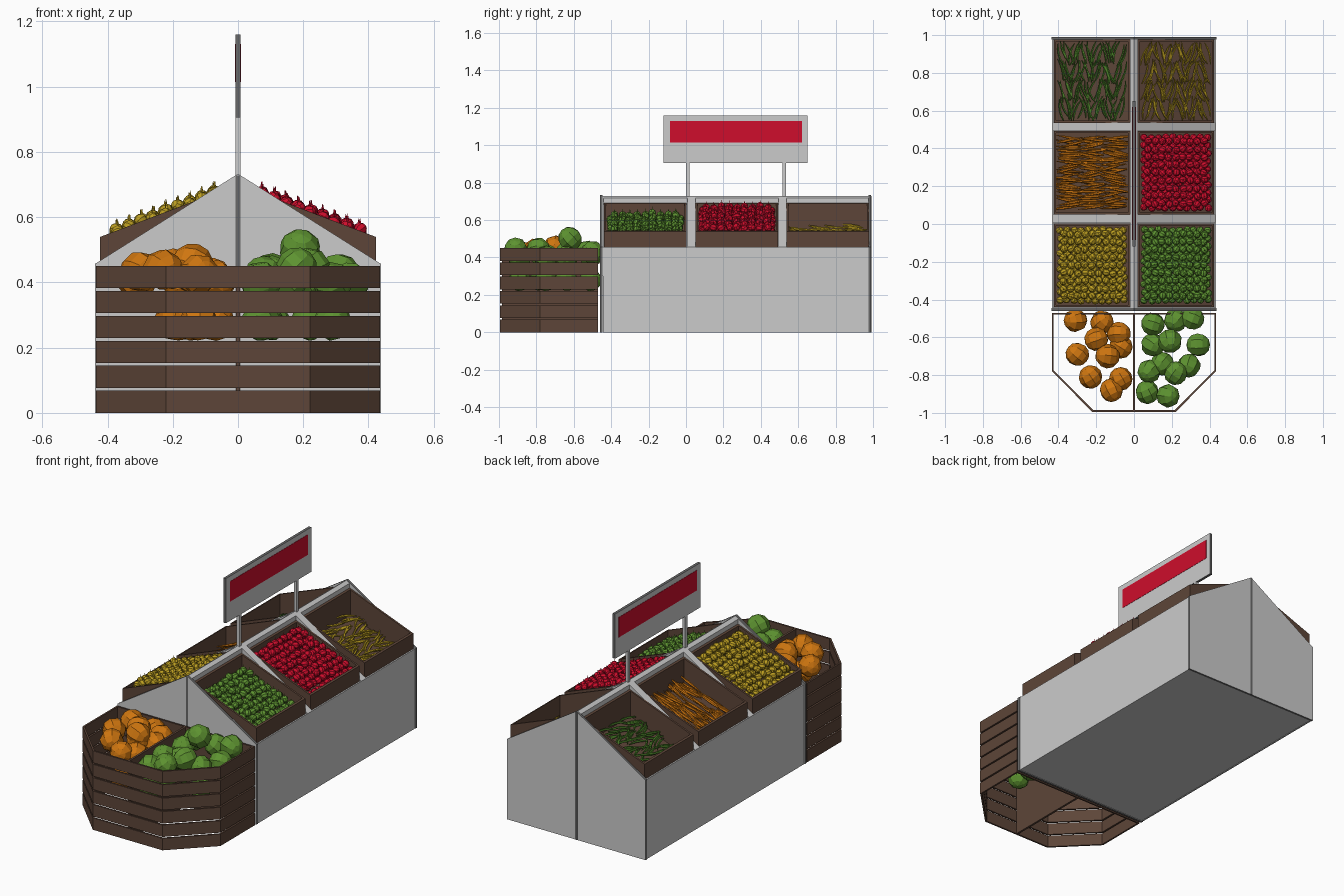
import bpy, bmesh, math, random
from mathutils import Matrix, Vector, Euler

random.seed(4)
if "Cube" in bpy.data.objects:
    bpy.data.objects.remove(bpy.data.objects["Cube"], do_unlink=True)


def material(name, rgb):
    m = bpy.data.materials.new(name)
    m.use_nodes = True
    m.diffuse_color = (*rgb, 1)
    bsdf = next(n for n in m.node_tree.nodes if n.type == 'BSDF_PRINCIPLED')
    bsdf.inputs["Base Color"].default_value = (*rgb, 1)
    return m


GREY = material("light grey", (.6, .6, .6))
DARK = material("dark grey", (.14, .14, .14))
WOOD = material("brown wood", (.11, .06, .04))
RED = material("red", (.62, .004, .025))
ORANGE = material("orange", (.62, .18, .005))
GREEN = material("leaf green", (.11, .29, .03))
BEAN = material("bean green", (.065, .2, .02))
YELLOW = material("yellow", (.5, .34, .015))


def finish(name, bm, *mats, rule=None):
    bmesh.ops.recalc_face_normals(bm, faces=bm.faces[:])
    bm.normal_update()
    if rule:
        for f in bm.faces:
            f.material_index = rule(f)
    me = bpy.data.meshes.new(name)
    bm.to_mesh(me)
    bm.free()
    for m in mats:
        me.materials.append(m)
    ob = bpy.data.objects.new(name, me)
    bpy.context.collection.objects.link(ob)
    return ob


def box(bm, x0, x1, y0, y1, z0, z1):
    mid = Vector((x0 + x1, y0 + y1, z0 + z1)) / 2
    mat = Matrix.Translation(mid) @ Matrix.Diagonal((x1 - x0, y1 - y0, z1 - z0, 1))
    return bmesh.ops.create_cube(bm, size=1, matrix=mat)["verts"]


def gable(bm, half, eave, peak, base, y0, y1):
    """Five-sided house outline, extruded along y."""
    pts = [(-half, base), (half, base), (half, eave), (0, peak), (-half, eave)]
    a, b = ([bm.verts.new((x, y, z)) for x, z in pts] for y in (y0, y1))
    bm.faces.new(a)
    bm.faces.new(b)
    for i in range(5):
        j = (i + 1) % 5
        bm.faces.new((a[i], a[j], b[j], b[i]))


# Stand: side walls, floor, ridge and the strips between crates
bm = bmesh.new()
for s in (-1, 1):
    box(bm, *sorted((s * .427, s * .435)), -.445, .977, 0, .455)
box(bm, -.427, .427, -.445, .977, .002, .012)
gable(bm, .02, .717, .73, .45, -.445, .977)
for y0, y1 in ((-.446, -.442), (.008, .05), (.494, .538)):
    gable(bm, .434, .455, .73, .3, y0, y1)
finish("stand_body", bm, GREY)

# End panels with dark edges and a centre seam
for name, y0, y1, ys in (("front_panel", -.46, -.446, -.461), ("back_panel", .977, .99, .991)):
    bm = bmesh.new()
    gable(bm, .438, .457, .733, 0, y0, y1)
    finish(name, bm, GREY, DARK, rule=lambda f: int(abs(f.normal.y) < .5))
    bm = bmesh.new()
    box(bm, -.007, .007, *sorted((ys, (y0 + y1) / 2)), 0, .728)
    finish(name + "_seam", bm, DARK)

# Sign on two posts
bm = bmesh.new()
box(bm, -.008, .008, -.12, .65, .905, 1.16)
finish("sign_board", bm, GREY, DARK, rule=lambda f: int(abs(f.normal.x) < .5))
bm = bmesh.new()
box(bm, -.0095, .0095, -.085, .62, 1.015, 1.13)
finish("sign_stripe", bm, RED)
bm = bmesh.new()
for y in (.01, .525):
    box(bm, -.008, .008, y - .01, y + .01, .71, .906)
finish("sign_posts", bm, GREY)

# Slatted front bin with a solid divider
outline = [(-.435, -.47), (-.435, -.78), (-.22, -.995), (.22, -.995), (.435, -.78), (.435, -.47)]
bm = bmesh.new()
for i, p in enumerate(outline):
    p, q = Vector(p), Vector(outline[(i + 1) % 6])
    d = q - p
    turn = Matrix.Translation((*p, 0)) @ Matrix.Rotation(math.atan2(d.y, d.x), 4, 'Z')
    for row in range(6):
        slat = box(bm, 0, d.length, 0, .01, row * .0765, row * .0765 + .068)
        bmesh.ops.transform(bm, matrix=turn, verts=slat)
finish("bin_slats", bm, WOOD)
bm = bmesh.new()
box(bm, -.006, .006, -.985, -.47, 0, .45)
finish("bin_divider", bm, WOOD)


def ball(bm, loc, r, seg=8, rings=6):
    rot = Euler([random.uniform(0, 6) for _ in range(3)]).to_matrix().to_4x4()
    bmesh.ops.create_uvsphere(bm, u_segments=seg, v_segments=rings, radius=r,
                              matrix=Matrix.Translation(loc) @ rot)


# Large produce heaped in the bin
pumpkins = [(-.31, -.51), (-.17, -.52), (-.08, -.58), (-.2, -.61), (-.3, -.69),
            (-.14, -.7), (-.23, -.81), (-.12, -.88), (-.07, -.82), (-.07, -.65)]
melons = [(.1, -.53), (.22, -.51), (.31, -.5), (.1, -.64), (.34, -.64), (.08, -.78),
          (.15, -.74), (.29, -.75), (.22, -.79), (.07, -.89), (.18, -.91)]
for name, spots, mat, top in (("pumpkins", pumpkins, ORANGE, (-.14, -.7, .455)),
                              ("melons", melons, GREEN, (.19, -.62, .5))):
    bm = bmesh.new()
    for i, (x, y) in enumerate(spots):
        ball(bm, (x, y, random.uniform(.4, .445)), .063)
        if i % 2:
            ball(bm, (x, y, .28), .06)
    ball(bm, top, .065)
    finish(name, bm, mat)


# Tilted crates: level boxes sheared to follow the slope
def rim(x):
    return .70 - .38 * abs(x)


def crate(name, s, yc):
    bm = bmesh.new()
    x0, x1, y0, y1, t, low = .021, .423, yc - .221, yc + .221, .011, -.155
    box(bm, x0, x1, y0, y1, low, low + t)
    for a, b in ((x0, x0 + t), (x1 - t, x1)):
        box(bm, a, b, y0, y1, low, 0)
    for a, b in ((y0, y0 + t), (y1 - t, y1)):
        box(bm, x0, x1, a, b, low, 0)
    for v in bm.verts:
        v.co.z += rim(v.co.x)
        v.co.x *= s
    finish(name, bm, WOOD)


def round_goods(name, s, yc, mat, top, n=10):
    bm = bmesh.new()
    j = lambda a=.004: random.uniform(-a, a)
    for layer in range(2):
        for i in range(n - layer):
            for k in range(n - layer):
                x = .055 + (i + layer / 2) * .335 / (n - 1) + j()
                y = yc - .185 + (k + layer / 2) * .37 / (n - 1) + j()
                z = rim(x) + top - .021 - (1 - layer) * .026 + j(.007)
                ball(bm, (s * x, y, z), .0205, 8, 5)
                if layer:
                    bmesh.ops.create_cone(bm, segments=3, radius1=.003, radius2=.001, depth=.018,
                                          matrix=Matrix.Translation((s * x, y, z + .024)))
    finish(name, bm, mat, BEAN, rule=lambda f: int(f.calc_area() < .00003 and abs(f.normal.z) < .2
                                                   and len(f.verts) == 4))


def tapered(bm, mid, yaw, length, r0, r1, bend, steps=4, sides=5):
    """Slim curved pod or root lying on the crate slope."""
    rings = []
    for i in range(steps + 1):
        t = i / steps
        u, w = (t - .5) * length, bend * (1 - (2 * t - 1) ** 2)
        r = (r0 + (r1 - r0) * t) * (.4 if i in (0, steps) else 1)
        c, s = math.cos(yaw), math.sin(yaw)
        ring = []
        for k in range(sides):
            a = k * math.tau / sides
            v = w + r * math.cos(a)
            x = mid[0] + u * c - v * s
            z = mid[2] - .38 * (abs(x) - abs(mid[0])) + r * math.sin(a)
            ring.append(bm.verts.new((x, mid[1] + u * s + v * c, z)))
        rings.append(ring)
    bm.faces.new(rings[0])
    bm.faces.new(rings[-1])
    for a, b in zip(rings, rings[1:]):
        for k in range(sides):
            m = (k + 1) % sides
            bm.faces.new((a[k], a[m], b[m], b[k]))


def pods(name, s, yc, mat):
    bm = bmesh.new()
    for row in range(4):
        for i in range(24):
            x = .06 + i * .325 / 23 + random.uniform(-.005, .005)
            y = yc - .145 + row * .097 + random.uniform(-.012, .012)
            lean = .3 if (i // 4) % 2 else -.3
            yaw = math.pi / 2 + lean + random.uniform(-.12, .12)
            z = rim(x) - .132 + random.uniform(0, .022)
            tapered(bm, (s * x, y, z), yaw, .12, .006, .005, random.choice((-.01, .01)))
    finish(name, bm, mat)


def roots(name, s, yc):
    bm = bmesh.new()
    for col in range(3):
        for i in range(32):
            x = .105 + col * .118 + random.uniform(-.012, .012)
            y = yc - .185 + i * .37 / 31
            z = rim(x) - .12 + random.uniform(0, .04)
            yaw = random.uniform(-.28, .28) + random.choice((0, math.pi))
            tapered(bm, (s * x, y, z), yaw, .14, .011, .003, 0, 3, 6)
    finish(name, bm, ORANGE)


for side, s in (("left", 1), ("right", -1)):
    for place, yc in (("front", -.218), ("middle", .272), ("back", .757)):
        crate(f"{side}_{place}_crate", s, yc)
round_goods("green_peppers", 1, -.218, GREEN, -.02)
round_goods("tomatoes", 1, .272, RED, .02)
round_goods("yellow_peppers", -1, -.218, YELLOW, .02)
pods("yellow_beans", 1, .757, YELLOW)
pods("green_beans", -1, .757, BEAN)
roots("carrots", -1, .272)
